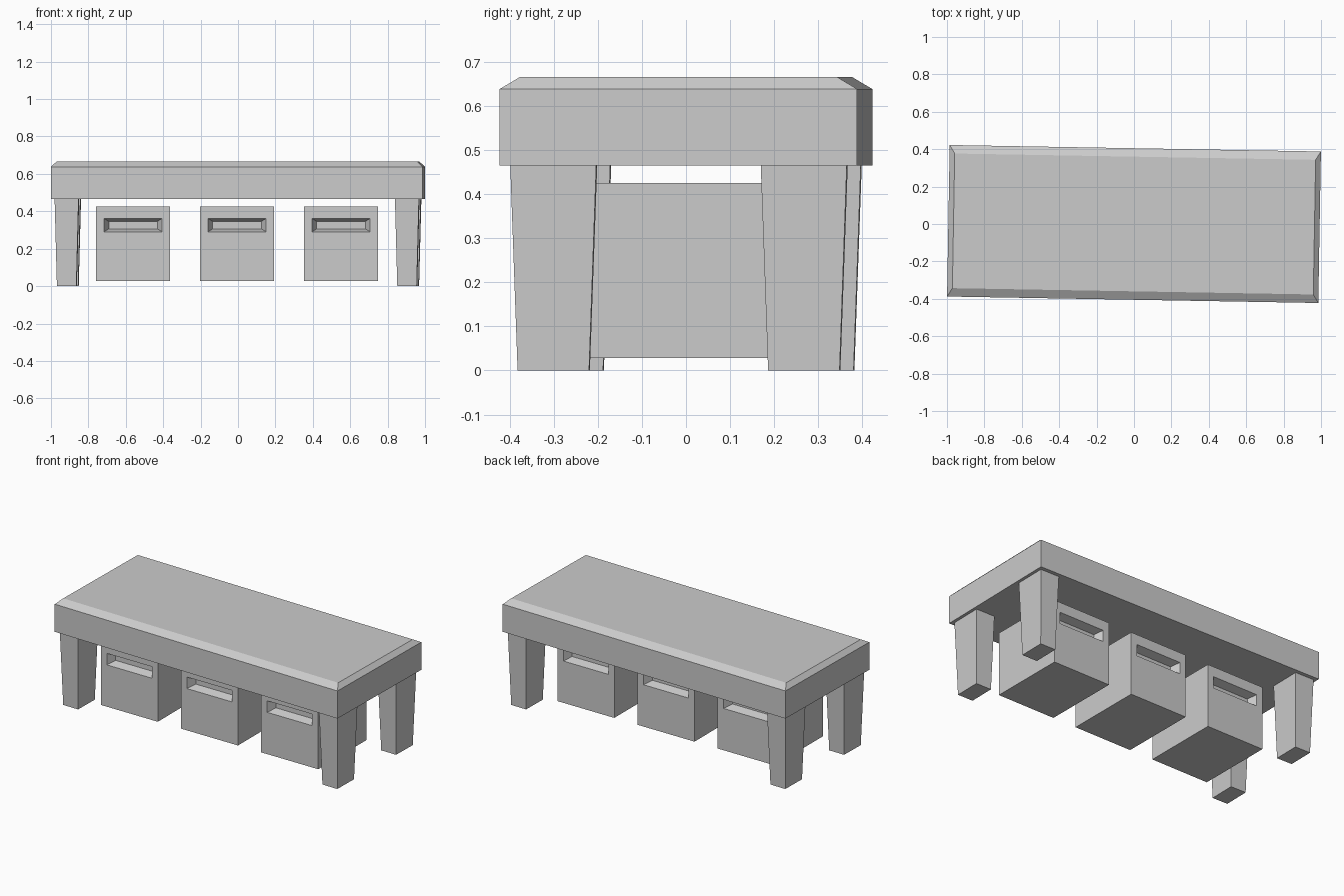
import bpy, bmesh, math
from mathutils import Matrix

if "Cube" in bpy.data.objects:
    bpy.data.objects.remove(bpy.data.objects["Cube"])

grey = bpy.data.materials.new("plain_grey")
grey.diffuse_color = (0.6, 0.6, 0.6, 1)
grey.use_nodes = True
grey.node_tree.nodes["Principled BSDF"].inputs["Base Color"].default_value = grey.diffuse_color

TURN = math.radians(-1.0)  # bench is turned very slightly


def finish(name, bm):
    bmesh.ops.recalc_face_normals(bm, faces=bm.faces)
    mesh = bpy.data.meshes.new(name)
    bm.to_mesh(mesh)
    bm.free()
    mesh.materials.append(grey)
    ob = bpy.data.objects.new(name, mesh)
    bpy.context.collection.objects.link(ob)
    return ob


def stacked(name, levels, cx=0, cy=0):
    """Solid through rectangles given as (half x, half y, z), bottom to top."""
    bm = bmesh.new()
    rings = [[bm.verts.new((cx + sx * hx, cy + sy * hy, z))
              for sx, sy in ((-1, -1), (1, -1), (1, 1), (-1, 1))]
             for hx, hy, z in levels]
    for a, b in zip(rings, rings[1:]):
        for i in range(4):
            j = (i + 1) % 4
            bm.faces.new((a[i], a[j], b[j], b[i]))
    bm.faces.new(rings[0][::-1])
    bm.faces.new(rings[-1])
    ob = finish(name, bm)
    ob.rotation_euler.z = TURN
    return ob


def place_rect(face, cx, cz, hx, hz, y):
    """Move a quad's corners onto a given upright rectangle."""
    mid = face.calc_center_median()
    for v in face.verts:
        v.co = (cx + math.copysign(hx, v.co.x - mid.x), y,
                cz + math.copysign(hz, v.co.z - mid.z))


def storage_box(name, cx):
    """Box with a tapered grip recess in front and back."""
    cy, cz = -0.035, 0.2265
    bm = bmesh.new()
    bmesh.ops.create_cube(bm, size=1, matrix=Matrix.Translation((cx, cy, cz))
                          @ Matrix.Diagonal((0.395, 0.48, 0.397, 1)))
    bm.normal_update()
    for face in [f for f in bm.faces if abs(f.normal.y) > 0.9]:
        s = math.copysign(1, face.normal.y)
        for hx, hz, depth in ((0.156, 0.036, 0), (0.13, 0.02, 0.05)):
            bmesh.ops.inset_individual(bm, faces=[face], thickness=0.005)
            place_rect(face, cx, 0.326, hx, hz, cy + s * (0.24 - depth))
    return finish(name, bm)


# Thick top with sloped upper edge
stacked("bench_top", [(0.9925, 0.405, 0.465), (0.9925, 0.405, 0.638),
                      (0.965, 0.36, 0.665)])

# Four tapered legs
for sy, side in ((-1, "front"), (1, "back")):
    for sx, hand in ((-1, "left"), (1, "right")):
        stacked(f"{side}_{hand}_leg", [(0.052, 0.081, 0), (0.064, 0.0975, 0.465)],
                sx * 0.91, sy * 0.284)

# Three storage boxes under the top
for x, which in ((-0.561, "left"), (-0.005, "middle"), (0.551, "right")):
    storage_box(f"{which}_storage_box", x)
